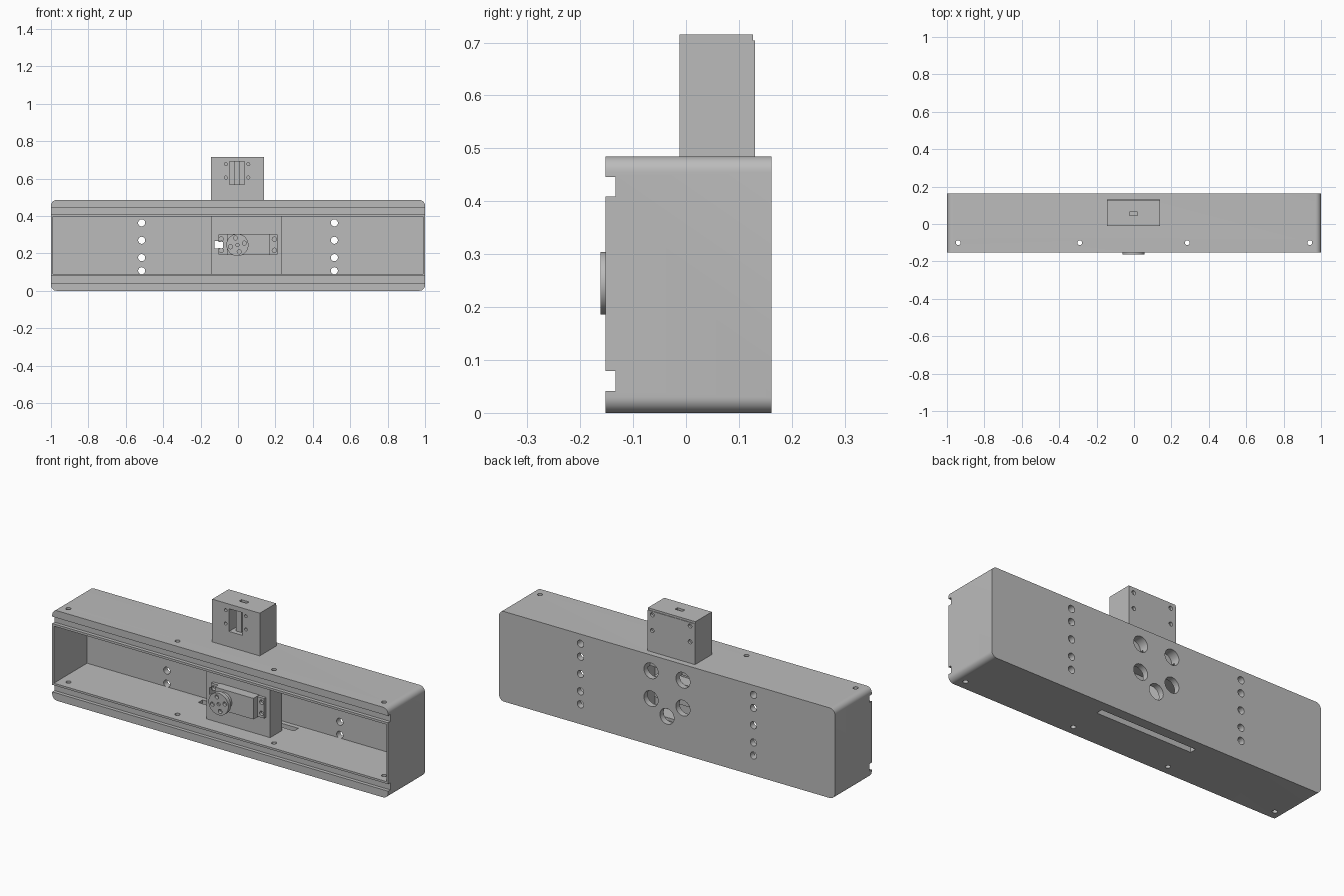
import bpy, bmesh, math
from mathutils import Matrix, Vector

default = bpy.data.objects.get("Cube")
if default:
    bpy.data.objects.remove(default, do_unlink=True)

GREY = (0.5, 0.5, 0.5, 1.0)
grey = bpy.data.materials.new("plain_grey")
grey.use_nodes = True
grey.diffuse_color = GREY
grey.node_tree.nodes["Principled BSDF"].inputs["Base Color"].default_value = GREY

parts = []


def finish(name, bm):
    mesh = bpy.data.meshes.new(name)
    bmesh.ops.recalc_face_normals(bm, faces=bm.faces)
    bm.to_mesh(mesh)
    bm.free()
    mesh.materials.append(grey)
    obj = bpy.data.objects.new(name, mesh)
    bpy.context.scene.collection.objects.link(obj)
    parts.append(obj)
    return obj


def box(name, x, y, z, radius=0.0):
    """Box from (min, max) ranges; radius rounds the edges that run front to back."""
    bm = bmesh.new()
    size = Vector((x[1] - x[0], y[1] - y[0], z[1] - z[0]))
    centre = Vector((sum(x), sum(y), sum(z))) / 2
    bmesh.ops.create_cube(bm, size=1, matrix=Matrix.Translation(centre) @ Matrix.Diagonal(size).to_4x4())
    if radius:
        edges = [e for e in bm.edges if abs(e.verts[0].co.y - e.verts[1].co.y) > 1e-4]
        bmesh.ops.bevel(bm, geom=edges, offset=radius, segments=8, profile=0.5, affect='EDGES')
    return finish(name, bm)


def rod(name, axis, a, b, span, radius, sides=32):
    """Cylinder along Y at (x=a, z=b) or along Z at (x=a, y=b)."""
    bm = bmesh.new()
    mid = sum(span) / 2
    if axis == 'Y':
        matrix = Matrix.Translation((a, mid, b)) @ Matrix.Rotation(math.pi / 2, 4, 'X')
    else:
        matrix = Matrix.Translation((a, b, mid))
    bmesh.ops.create_cone(bm, cap_ends=True, segments=sides, radius1=radius, radius2=radius,
                          depth=span[1] - span[0], matrix=matrix)
    return finish(name, bm)


def cut(obj, cutters):
    """Subtract every cutter from the object, then discard the cutters."""
    for c in cutters:
        c.hide_render = True
        mod = obj.modifiers.new("cut", 'BOOLEAN')
        mod.operation = 'DIFFERENCE'
        mod.solver = 'EXACT'
        mod.object = c
    bpy.context.view_layer.update()
    result = bpy.data.meshes.new_from_object(obj.evaluated_get(bpy.context.evaluated_depsgraph_get()))
    obj.modifiers.clear()
    obj.data = result
    for c in cutters:
        parts.remove(c)
        bpy.data.objects.remove(c, do_unlink=True)


# Main housing: open at the front, rounded at its four long corners
H = 0.485
housing = box("housing", (-1, 1), (-0.152, 0.162), (0, H), 0.03)
cutters = [box("cavity", (-0.99, 0.99), (-0.3, 0.13), (0.09, H - 0.088))]
# Rail grooves across the front
for low, high in ((0.041, 0.079), (0.409, 0.446)):
    cutters.append(box("groove", (-1.1, 1.1), (-0.3, -0.133), (low, high)))
# Slot through the floor
cutters.append(box("floor_slot", (-0.285, 0.285), (0.07, 0.106), (-0.1, 0.15)))
# Screw holes through roof and floor
for x in (-0.94, -0.29, 0.285, 0.94):
    cutters.append(rod("screw_hole", 'Z', x, -0.1, (-0.1, 0.6), 0.013, 20))
# Mounting hole columns in the back wall
for x in (-0.515, 0.515):
    for z in (0.107, 0.177, 0.27, 0.363, 0.433):
        cutters.append(rod("mount_hole", 'Y', x, z, (0.12, 0.2), 0.019, 24))
# Large cable holes in the back wall
for x, z in ((-0.095, 0.4), (0.095, 0.4), (-0.095, 0.25), (0.095, 0.25), (0, 0.18)):
    cutters.append(rod("cable_hole", 'Y', x, z, (0.11, 0.2), 0.042, 32))
cut(housing, cutters)

# Hollow bracket that carries the servo
bracket = box("servo_bracket", (-0.145, 0.235), (-0.062, 0.04), (0.09, 0.397))
cut(bracket, [
    box("hollow", (-0.125, 0.215), (-0.042, 0.1), (0.105, 0.382)),
    box("cable_notch", (-0.125, -0.08), (-0.1, 0), (0.225, 0.265)),
])

# Servo motor with ear plates, gear boss and round horn
box("servo_body", (-0.06, 0.17), (-0.112, 0.03), (0.19, 0.303))
for name, x, hole_x in (("left_ear", (0.165, 0.21), 0.195), ("right_ear", (-0.105, -0.055), -0.09)):
    ear = box(name, x, (-0.078, -0.06), (0.193, 0.3))
    holes = [rod("ear_hole", 'Y', hole_x, z, (-0.1, -0.03), 0.012, 20) for z in (0.216, 0.276)]
    if name == "right_ear":
        holes.append(box("ear_notch", (-0.12, -0.08), (-0.1, -0.03), (0.23, 0.262)))
    cut(ear, holes)
rod("gear_boss", 'Y', -0.003, 0.245, (-0.142, -0.11), 0.045)
horn = rod("servo_horn", 'Y', -0.003, 0.245, (-0.162, -0.14), 0.059, 48)
cut(horn, [rod("horn_hole", 'Y', -0.003 + 0.038 * math.cos(t), 0.245 + 0.038 * math.sin(t),
               (-0.2, -0.145), 0.011, 16)
           for t in (math.radians(15 + 90 * i) for i in range(4))]
    + [rod("horn_centre", 'Y', -0.003, 0.245, (-0.2, -0.152), 0.009, 16)])

# Sensor head on the roof
head = box("sensor_head", (-0.145, 0.138), (-0.012, 0.112), (H, 0.715))
cutters = [box("window", (-0.045, 0.035), (-0.1, 0.06), (0.568, 0.69)),
           box("top_socket", (-0.025, 0.02), (0.045, 0.065), (0.7, 0.8))]
for x in (-0.065, 0.055):
    for z in (0.605, 0.677):
        cutters.append(rod("head_hole", 'Y', x, z, (-0.1, 0.02), 0.008, 16))
cut(head, cutters)
box("sensor_strip", (-0.02, 0.012), (0.012, 0.062), (0.566, 0.692))

# Back cover of the sensor head, with a small lip above it
cover = box("head_back_cover", (-0.145, 0.138), (0.112, 0.13), (H, 0.704))
cut(cover, [rod("cover_hole", 'Y', x, z, (0.116, 0.2), 0.011, 20)
            for x in (-0.115, 0.11) for z in (0.6, 0.685)])
box("head_top_lip", (-0.145, 0.138), (0.112, 0.127), (0.704, 0.715))

# Smooth the round parts, keep hard edges sharp
bpy.ops.object.select_all(action='DESELECT')
for obj in parts:
    obj.select_set(True)
bpy.context.view_layer.objects.active = housing
bpy.ops.object.shade_smooth_by_angle(angle=math.radians(30))
